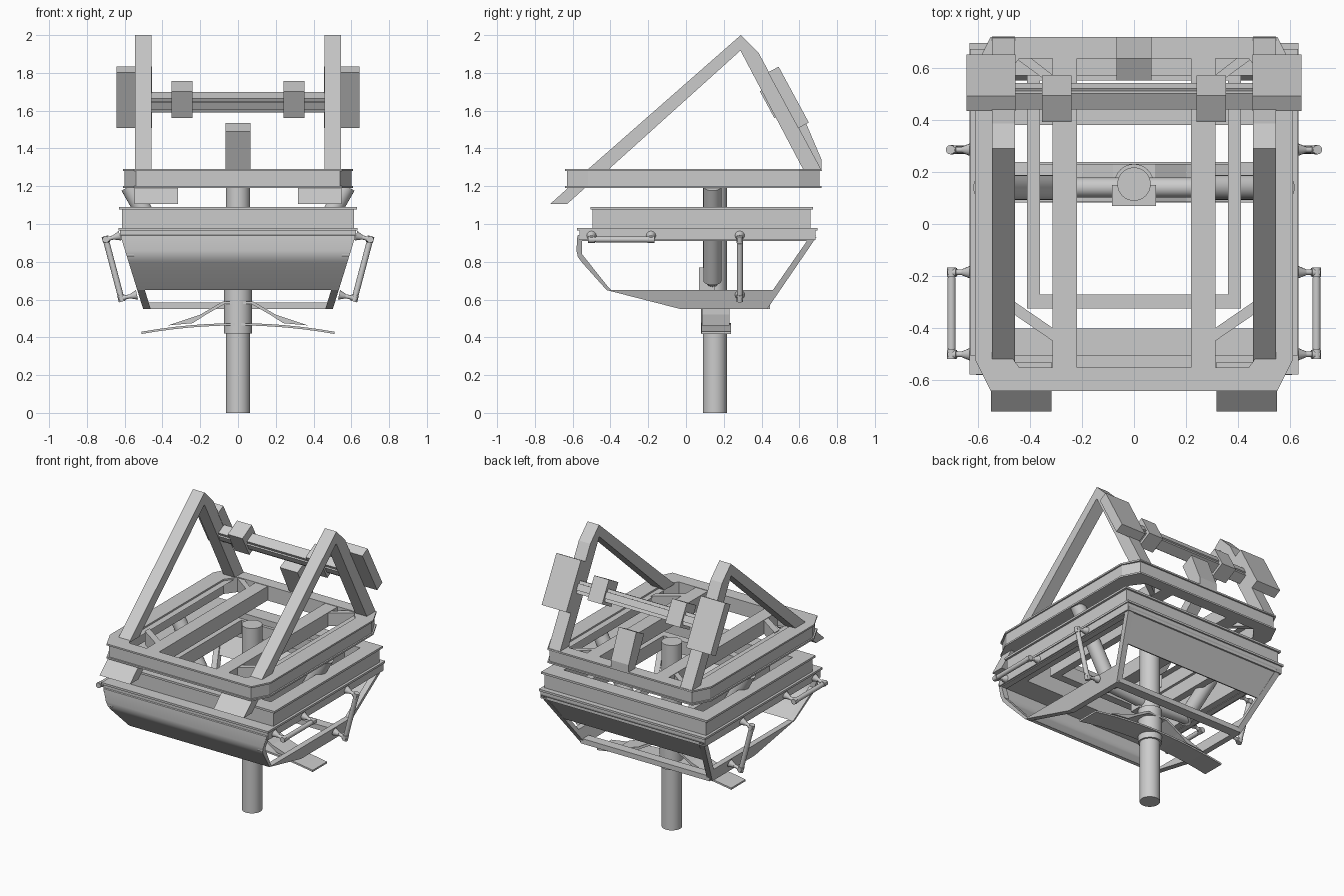
import bpy, bmesh, math
from mathutils import Vector

if "Cube" in bpy.data.objects:
    bpy.data.objects.remove(bpy.data.objects["Cube"])

grey = bpy.data.materials.new("light_grey")
grey.diffuse_color = (0.6, 0.6, 0.6, 1)
grey.use_nodes = True
grey.node_tree.nodes["Principled BSDF"].inputs["Base Color"].default_value = grey.diffuse_color


def finish(name, bm, mirror=False, smooth=False):
    bmesh.ops.recalc_face_normals(bm, faces=bm.faces)
    me = bpy.data.meshes.new(name)
    bm.to_mesh(me)
    bm.free()
    ob = bpy.data.objects.new(name, me)
    bpy.context.collection.objects.link(ob)
    me.materials.append(grey)
    if mirror:
        ob.modifiers.new("mirror", "MIRROR")
    if smooth:
        bpy.ops.object.select_all(action='DESELECT')
        ob.select_set(True)
        bpy.context.view_layer.objects.active = ob
        bpy.ops.object.shade_smooth_by_angle(angle=math.radians(35))
    return ob


def prism(name, pts, axis, lo, hi, hole=None, mirror=False, smooth=False, warp=None):
    """Extrude a profile (optionally with a hole of equal point count) along an axis."""
    bm = bmesh.new()

    def loop(ps, d):
        out = []
        for a, b in ps:
            v = {'x': (d, a, b), 'y': (a, d, b), 'z': (a, b, d)}[axis]
            out.append(bm.verts.new(warp(*v) if warp else v))
        return out

    def bridge(p, q):
        n = len(p)
        for i in range(n):
            j = (i + 1) % n
            bm.faces.new((p[i], p[j], q[j], q[i]))

    a, b = loop(pts, lo), loop(pts, hi)
    bridge(a, b)
    if hole:
        c, d = loop(hole, lo), loop(hole, hi)
        bridge(c, d)
        bridge(a, c)
        bridge(b, d)
    else:
        bm.faces.new(a)
        bm.faces.new(b)
    return finish(name, bm, mirror, smooth)


def rect(x0, x1, y0, y1):
    return [(x0, y0), (x1, y0), (x1, y1), (x0, y1)]


def box(name, x0, x1, y0, y1, z0, z1, mirror=False):
    return prism(name, rect(x0, x1, y0, y1), 'z', z0, z1, mirror=mirror)


def tubes(name, segs, mirror=False, n=24):
    """Cones/cylinders given as (start, end, radius_start, radius_end)."""
    bm = bmesh.new()
    for p, q, r0, r1 in segs:
        p, q = Vector(p), Vector(q)
        m = (q - p).to_track_quat('Z', 'Y').to_matrix().to_4x4()
        m.translation = (p + q) / 2
        bmesh.ops.create_cone(bm, cap_ends=True, segments=n, radius1=r0, radius2=r1,
                              depth=(q - p).length, matrix=m)
    return finish(name, bm, mirror, True)


# central post, collar, bracket
tubes("post", [((0, .153, 0), (0, .153, 1.27), .064, .064)], n=32)
tubes("post_collar", [((0, .155, .42), (0, .155, .65), .075, .075)], n=32)
box("post_bracket", -.085, .085, .07, .15, .65, .77)

# arched plate and its braces below the cage
N = 12
xs = [-.51 + 1.02 * i / N for i in range(N + 1)]
arc = [(x, .475 - .045 * (x / .51) ** 2) for x in xs]
prism("arched_plate", arc + [(x, z - .012) for x, z in reversed(arc)], 'y', .082, .238, smooth=True)
prism("arch_brace", [(0, .59), (.08, .59), (.2, .52), (.37, .463), (.24, .475), (.17, .52), (.07, .577), (0, .577)],
      'y', .085, .23, mirror=True)

# sloping support tubes
tubes("support_strut", [((0, .14, .7), (.31, .14, .72), .038, .038),
                        ((.29, .14, .7), (.575, .14, 1.2), .048, .048)], mirror=True)


# lower cage: side frames lean inward toward the bottom
def lean(x, y, z):
    return (x - max(0, .93 - z) * .31, y, z)


prism("cage_side",
      [(-.575, .93), (-.575, .83), (-.42, .65), (-.03, .55), (.43, .55), (.69, .93)], 'x', .58, .62,
      hole=[(-.55, .91), (-.55, .84), (-.4, .651), (-.03, .65), (.46, .65), (.64, .91)],
      mirror=True, warp=lean)


def taper(x, y, z):
    return (x * (1 - max(0, .93 - z) * .5), y, z)


front = [(-.575, .94), (-.58, .86), (-.572, .825), (-.55, .795), (-.42, .65)]
prism("front_panel", front + [(y + .02, z + .004) for y, z in reversed(front)],
      'x', -.62, .62, smooth=True, warp=taper)
prism("back_panel", [(.69, .94), (.57, .755), (.55, .765), (.67, .94)], 'x', -.62, .62, warp=taper)
box("cage_bottom_bar", -.49, .49, .38, .445, .55, .585)

# lower frame: rail with flange and lip
hole = rect(-.53, .53, -.4, .57)
prism("lower_rail", rect(-.615, .615, -.495, .66), 'z', .92, 1.08, hole=hole)
prism("lower_rail_flange", rect(-.63, .63, -.505, .672), 'z', 1.076, 1.09, hole=hole)
prism("lower_rail_lip", rect(-.625, .625, -.565, .685), 'z', .915, .97, hole=hole)
prism("lower_rail_lip_edge", rect(-.632, .632, -.578, .695), 'z', .966, .98, hole=hole)
prism("lower_inner_frame", rect(-.41, .41, -.325, .6), 'z', .96, 1.05, hole=rect(-.36, .36, -.27, .55))


# upper frame: ring with clipped corners
def clipped(w, y0, y1, cx, cy):
    return [(-w + cx, y0), (w - cx, y0), (w, y0 + cy), (w, y1 - cy),
            (w - cx, y1), (-w + cx, y1), (-w, y1 - cy), (-w, y0 + cy)]


inner = clipped(.5, -.55, .635, .06, .08)
prism("upper_rail", clipped(.6, -.63, .708, .06, .11), 'z', 1.195, 1.285, hole=inner)
for nm, z in (("upper_flange_top", 1.28), ("upper_flange_bottom", 1.19)):
    prism(nm, clipped(.61, -.64, .718, .06, .12), 'z', z, z + .011, hole=inner)
box("upper_long_beam", .218, .312, -.56, .64, 1.192, 1.288, mirror=True)
prism("upper_front_gusset", [(.31, -.45), (.31, -.4), (.47, -.29), (.47, -.34)], 'z', 1.195, 1.285, mirror=True)
prism("upper_back_gusset", [(.31, .53), (.31, .57), (.4, .64), (.46, .64)], 'z', 1.195, 1.285, mirror=True)
prism("front_step", [(-.72, 1.105), (-.63, 1.105), (-.53, 1.195), (-.62, 1.195)], 'x', .317, .548, mirror=True)

# roof trusses and the rear stub
prism("a_frame", [(-.53, 1.28), (.29, 2.0), (.385, 1.905), (.72, 1.28)], 'x', .457, .545,
      hole=[(-.42, 1.28), (.285, 1.915), (.29, 1.915), (.625, 1.28)], mirror=True)
prism("rear_stub", [(.655, 1.28), (.55, 1.49), (.635, 1.535), (.718, 1.34), (.718, 1.28)], 'x', -.067, .067)

# parts tilted along the rear legs: a runs down the leg, b points outward
D, B = Vector((.476, -.879)), Vector((.879, .476))


def tilted(name, cy, cz, a, b, x0, x1, mirror=True):
    c = Vector((cy, cz))
    pts = [tuple(c + D * i * a + B * j * b) for i, j in ((-1, -1), (1, -1), (1, 1), (-1, 1))]
    return prism(name, pts, 'x', x0, x1, mirror=mirror)


tilted("rear_crossbar", .49, 1.645, .042, .035, -.46, .46, mirror=False)
tilted("rear_crossbar_web", .49, 1.645, .022, .045, -.46, .46, mirror=False)
tilted("crossbar_clamp", .48, 1.66, .08, .058, .24, .352)
tilted("rear_plate", .542, 1.67, .168, .032, .455, .642)


# grab handles on both sides
def handle(name, feet):
    segs, tips = [], []
    for foot, tip in feet:
        foot, tip = Vector(foot), Vector(tip)
        d = (tip - foot).normalized()
        segs += [(foot, foot + d * .035, .026, .012), (foot, tip, .011, .011),
                 (tip - d * .02, tip + d * .012, .017, .017)]
        tips.append(tip)
    e = (tips[1] - tips[0]).normalized()
    segs += [(tips[0], tips[1], .012, .012),
             (tips[0] + e * .02, tips[1] - e * .02, .016, .016),
             (tips[0] - e * .018, tips[0] + e * .018, .018, .018),
             (tips[1] - e * .018, tips[1] + e * .018, .018, .018)]
    tubes(name, segs, mirror=True, n=12)


handle("horizontal_handle", [((.625, -.5, .938), (.7, -.5, .918)), ((.625, -.185, .938), (.7, -.185, .918))])
handle("vertical_handle", [((.625, .285, .938), (.7, .285, .918)), ((.535, .285, .625), (.618, .285, .607))])
